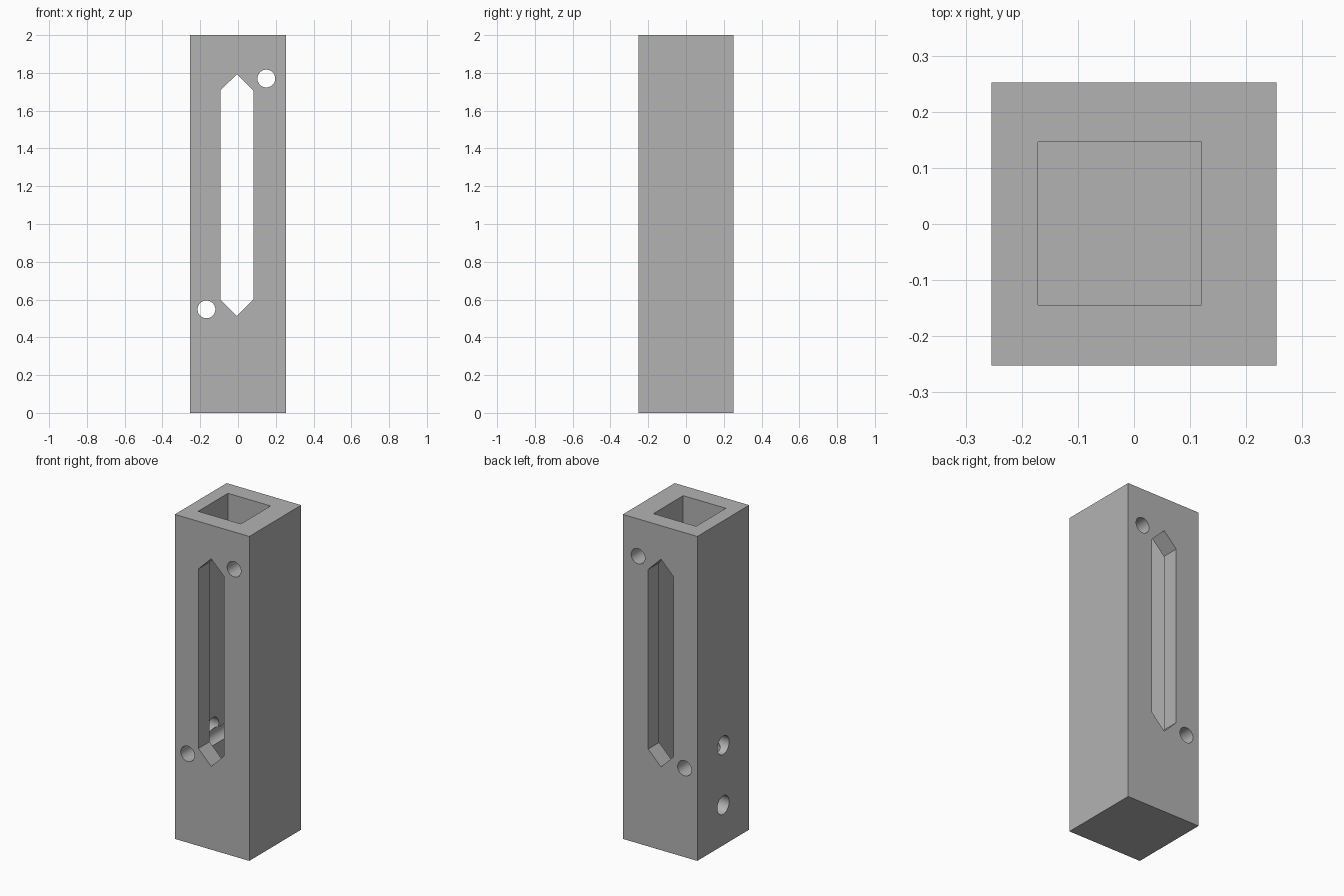
import bpy
import math
from mathutils import Vector

cube = bpy.data.objects.get("Cube")
if cube:
    bpy.data.objects.remove(cube, do_unlink=True)

grey = bpy.data.materials.new("mid grey")
grey.use_nodes = True
colour = (0.45, 0.45, 0.45, 1)
grey.diffuse_color = colour
grey.node_tree.nodes["Principled BSDF"].inputs["Base Color"].default_value = colour


def prism(name, outline, sweep):
    """Closed solid made by sweeping a planar outline along a vector."""
    n = len(outline)
    base = [Vector(p) for p in outline]
    verts = base + [p + Vector(sweep) for p in base]
    faces = [list(range(n))[::-1], list(range(n, 2 * n))]
    faces += [(i, (i + 1) % n, (i + 1) % n + n, i + n) for i in range(n)]
    mesh = bpy.data.meshes.new(name)
    mesh.from_pydata(verts, [], faces)
    mesh.materials.append(grey)
    obj = bpy.data.objects.new(name, mesh)
    bpy.context.collection.objects.link(obj)
    bpy.context.view_layer.objects.active = obj
    bpy.ops.object.select_all(action='DESELECT')
    obj.select_set(True)
    bpy.ops.object.mode_set(mode='EDIT')
    bpy.ops.mesh.select_all(action='SELECT')
    bpy.ops.mesh.normals_make_consistent(inside=False)
    bpy.ops.object.mode_set(mode='OBJECT')
    return obj


def rectangle(x0, x1, y0, y1, z):
    return [(x0, y0, z), (x1, y0, z), (x1, y1, z), (x0, y1, z)]


def circle(radius, steps=48):
    angles = [math.tau * i / steps for i in range(steps)]
    return [(radius * math.cos(a), radius * math.sin(a)) for a in angles]


# Square post
post = prism("slotted_post", rectangle(-0.254, 0.254, -0.2525, 0.2525, 0), (0, 0, 2))

# Deep off-centre pocket, open at the top
cutters = [prism("pocket_cutter", rectangle(-0.171, 0.12, -0.144, 0.146, 0.11), (0, 0, 2))]

# Long pointed slot through front and back
slot = [(-0.093, 0.6), (-0.006, 0.513), (0.081, 0.6),
        (0.081, 1.707), (-0.006, 1.793), (-0.093, 1.707)]
cutters.append(prism("slot_cutter", [(x, -0.4, z) for x, z in slot], (0, 0.8, 0)))

# Round holes through front and back, grazing the pocket walls
for cx, cz in ((0.15, 1.77), (-0.167, 0.548)):
    ring = [(cx + u, -0.4, cz + v) for u, v in circle(0.047)]
    cutters.append(prism("cross_hole_cutter", ring, (0, 0.8, 0)))

# Two round holes from the right side into the pocket
for cz in (0.248, 0.617):
    ring = [(-0.4, u, cz + v) for u, v in circle(0.057)]
    cutters.append(prism("side_hole_cutter", ring, (0.4, 0, 0)))

# Cut everything out of the post
bpy.context.view_layer.objects.active = post
for cutter in cutters:
    cut = post.modifiers.new("cut", 'BOOLEAN')
    cut.operation = 'DIFFERENCE'
    cut.solver = 'EXACT'
    cut.object = cutter
    bpy.ops.object.modifier_apply(modifier=cut.name)
    bpy.data.objects.remove(cutter, do_unlink=True)

# Smooth hole walls, sharp edges
bpy.ops.object.select_all(action='DESELECT')
post.select_set(True)
bpy.ops.object.shade_smooth_by_angle(angle=math.radians(30))
